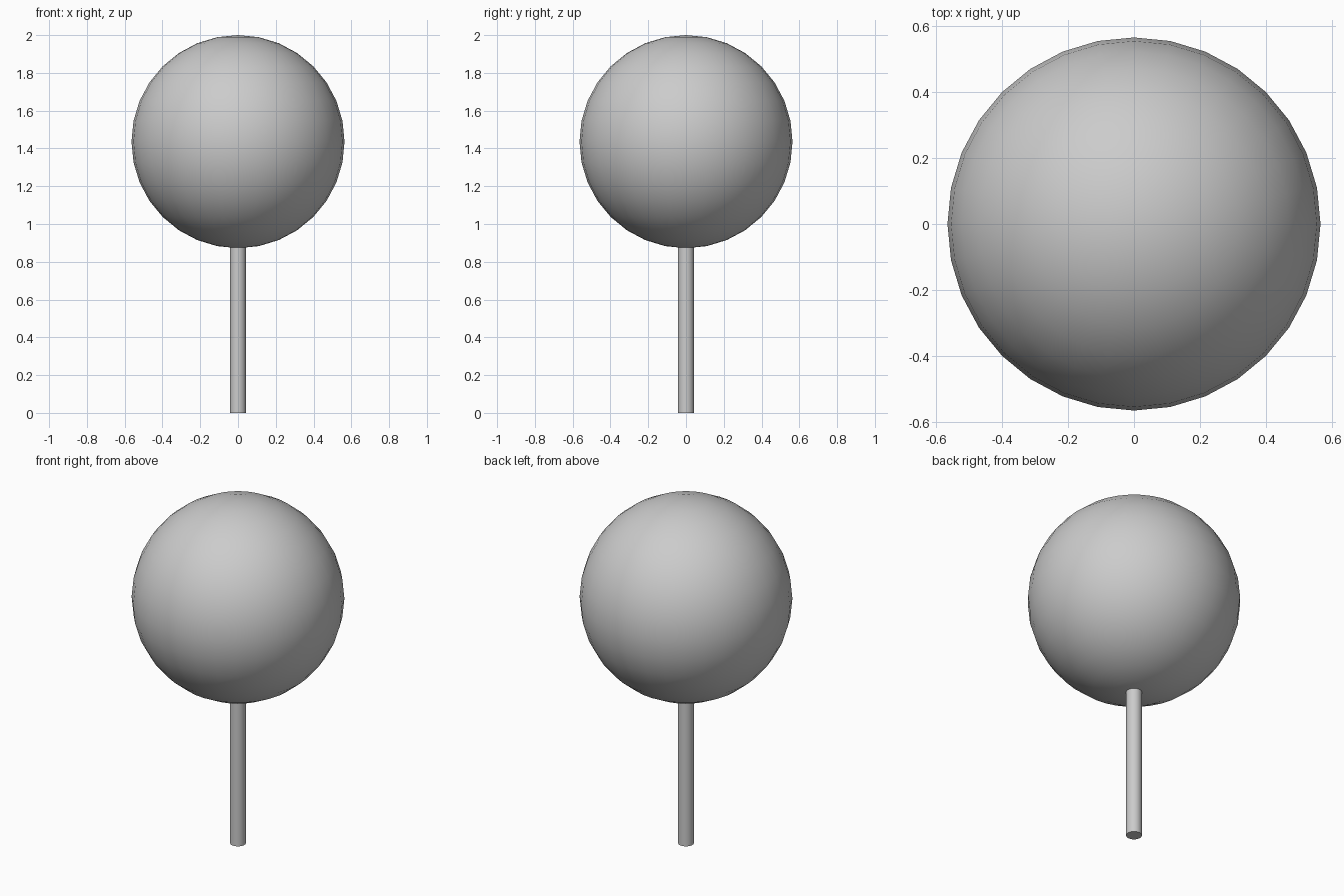
import bpy

if "Cube" in bpy.data.objects:
    bpy.data.objects.remove(bpy.data.objects["Cube"])

BALL_RADIUS = 0.564
BALL_CENTRE = 2.0 - BALL_RADIUS
STICK_RADIUS = 0.042
STICK_TOP = 0.92  # slightly embedded in the ball


def finish(name):
    obj = bpy.context.object
    obj.name = name
    bpy.ops.object.shade_smooth_by_angle()
    return obj


# Round ball on top
bpy.ops.mesh.primitive_uv_sphere_add(
    segments=32, ring_count=16, radius=BALL_RADIUS, location=(0, 0, BALL_CENTRE))
finish("ball")

# Thin upright stick
bpy.ops.mesh.primitive_cylinder_add(
    vertices=32, radius=STICK_RADIUS, depth=STICK_TOP, location=(0, 0, STICK_TOP / 2))
finish("stick")
